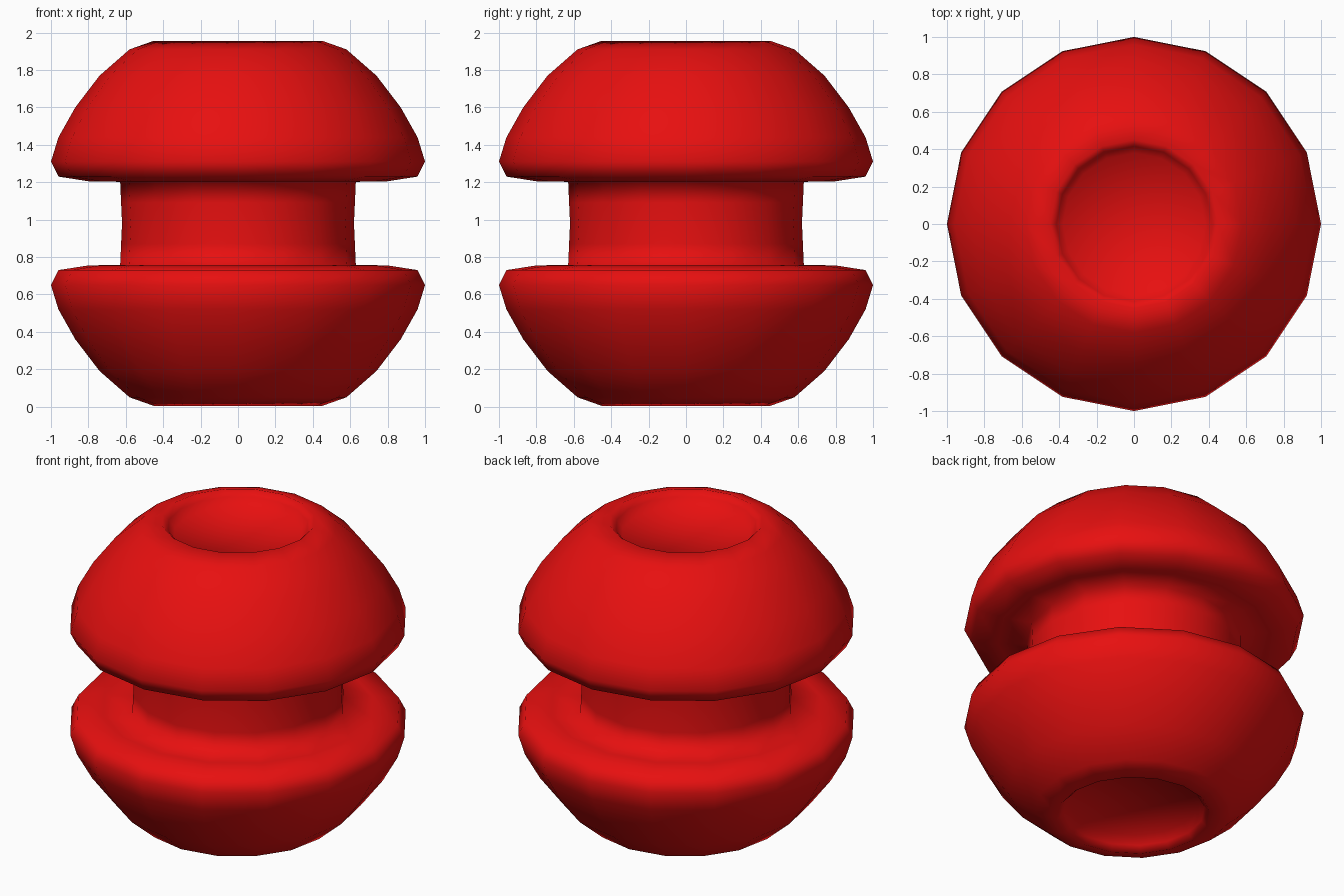
import bpy, bmesh, math

if "Cube" in bpy.data.objects:
    bpy.data.objects.remove(bpy.data.objects["Cube"])

SIDES = 16
MID = 0.98   # height of the symmetry plane

# Upper half profile: (radius, height above the symmetry plane), neck to dished cap
half = [
    (0.625, 0.11), (0.63, 0.222),                  # neck
    (0.80, 0.225), (0.96, 0.25), (1.00, 0.33),     # flange lip
    (0.96, 0.46), (0.87, 0.62), (0.74, 0.79),      # dome
    (0.58, 0.93), (0.45, 0.976),                   # rim of the dish
    (0.415, 0.94), (0.38, 0.89),                   # dish wall
]
FLOOR = 0.88
profile = [(r, -h) for r, h in reversed(half)] + [(0.62, 0.0)] + half


def lathe(name, points, bottom, top, colour):
    bm = bmesh.new()
    rings = []
    for r, h in points:
        rings.append([bm.verts.new((r * math.cos(2 * math.pi * i / SIDES),
                                    r * math.sin(2 * math.pi * i / SIDES),
                                    MID + h)) for i in range(SIDES)])
    for a, b in zip(rings, rings[1:]):
        for i in range(SIDES):
            j = (i + 1) % SIDES
            bm.faces.new((a[i], a[j], b[j], b[i]))
    # Dish floors as fans around a centre point
    for ring, h in ((rings[0], bottom), (rings[-1], top)):
        c = bm.verts.new((0, 0, MID + h))
        for i in range(SIDES):
            bm.faces.new((ring[i], ring[(i + 1) % SIDES], c))
    bmesh.ops.recalc_face_normals(bm, faces=bm.faces[:])
    for f in bm.faces:
        f.smooth = True
    mesh = bpy.data.meshes.new(name)
    bm.to_mesh(mesh)
    bm.free()
    mat = bpy.data.materials.new(name + "_red")
    mat.diffuse_color = colour
    mat.use_nodes = True
    mat.node_tree.nodes["Principled BSDF"].inputs["Base Color"].default_value = mat.diffuse_color
    mesh.materials.append(mat)
    obj = bpy.data.objects.new(name, mesh)
    bpy.context.collection.objects.link(obj)
    return obj


# Grooved spool body
lathe("grooved_spool", profile, -FLOOR, FLOOR, (0.8, 0.005, 0.005, 1.0))
